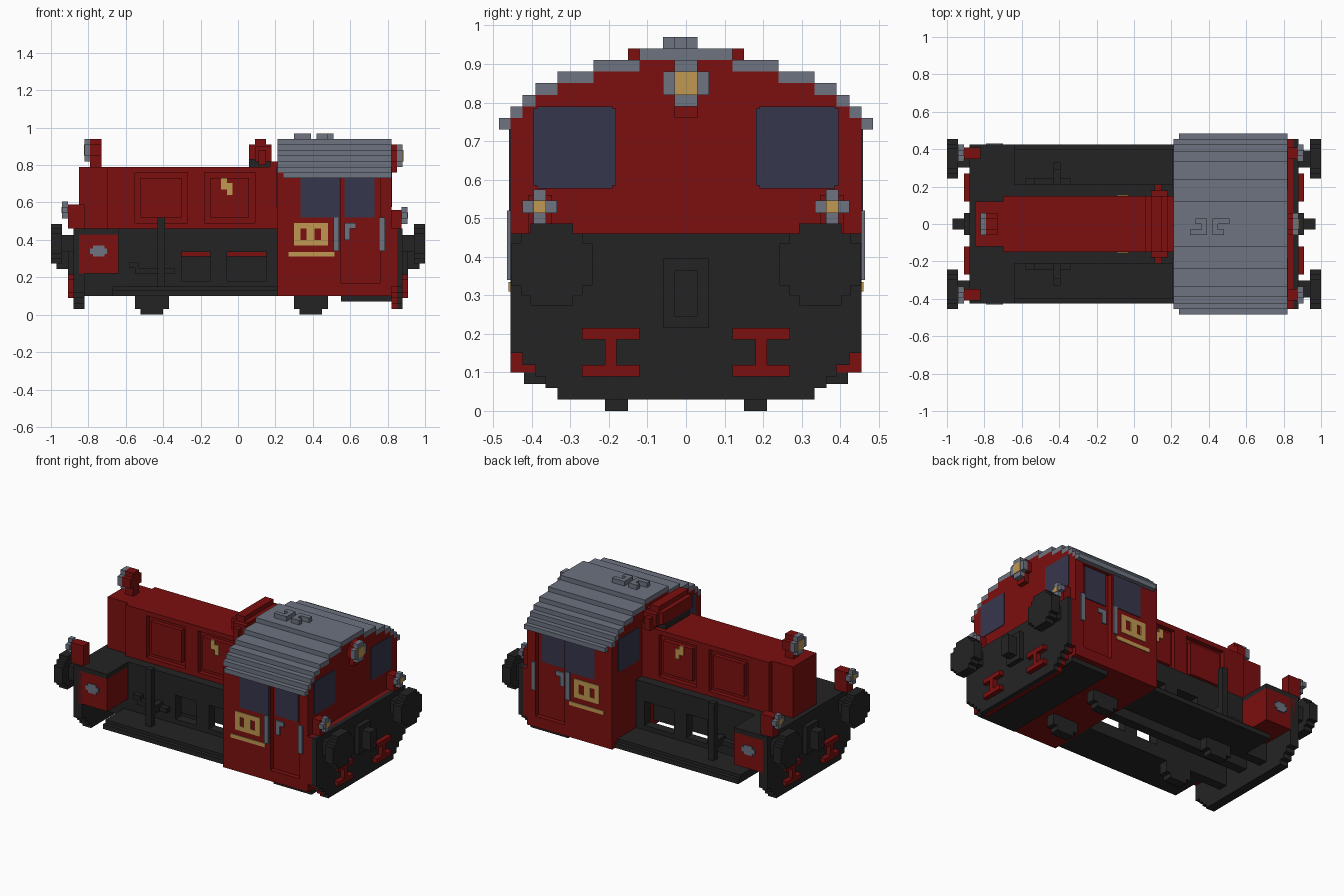
import bpy, bmesh
from mathutils import Matrix, Vector

if "Cube" in bpy.data.objects:
    bpy.data.objects.remove(bpy.data.objects["Cube"], do_unlink=True)


def material(name, hex_code):
    rgb = [int(hex_code[i:i + 2], 16) / 255 for i in (0, 2, 4)]
    col = [c / 12.92 if c <= 0.04045 else ((c + 0.055) / 1.055) ** 2.4 for c in rgb] + [1]
    m = bpy.data.materials.new(name)
    m.use_nodes = True
    m.diffuse_color = col
    m.node_tree.nodes["Principled BSDF"].inputs["Base Color"].default_value = col
    return m


RED = material("dark red", "7C0F0F")
DARK = material("charcoal", "242424")
GREY = material("roof grey", "6D7380")
GOLD = material("brass yellow", "C09852")
GLASS = material("window blue", "36364D")


def part(name, mat, boxes, both=False):
    """Object made of boxes (x0, x1, y0, y1, z0, z1); both repeats them at -y."""
    bm = bmesh.new()
    if both:
        boxes = boxes + [(a, b, -d, -c, e, f) for a, b, c, d, e, f in boxes]
    for a, b, c, d, e, f in boxes:
        mid = Vector(((a + b) / 2, (c + d) / 2, (e + f) / 2))
        bmesh.ops.create_cube(bm, size=1, matrix=Matrix.Translation(mid)
                              @ Matrix.Diagonal((b - a, d - c, f - e, 1)))
    me = bpy.data.meshes.new(name)
    bm.to_mesh(me)
    bm.free()
    me.materials.append(mat)
    ob = bpy.data.objects.new(name, me)
    bpy.context.collection.objects.link(ob)
    return ob


def at_end(s, boxes):
    """Boxes given for the +x end, flipped to the -x end when s is -1."""
    return boxes if s > 0 else [(-b, -a, c, d, e, f) for a, b, c, d, e, f in boxes]


# Inner frame walls with openings, centre spine, running boards
part("frame_wall", DARK, [(-.82, .21, .15, .21, .10, .18), (-.82, .21, .15, .21, .335, .46),
                          (-.82, -.30, .15, .21, .18, .335), (-.15, -.06, .15, .21, .18, .335),
                          (.15, .21, .15, .21, .18, .335)], True)
part("centre_spine", DARK, [(-.82, .21, -.03, .03, .13, .31)])
part("running_board", DARK, [(-.67, .21, .21, .424, .10, .13), (-.67, .21, .21, .40, .13, .15)], True)
part("end_deck", DARK, [(-.82, -.64, -.424, .424, .43, .46)])
part("side_box", RED, [(-.85, -.64, .21, .424, .22, .43)], True)
part("side_box_plate", GREY, [(-.79, -.70, .424, .43, .325, .355), (-.775, -.715, .424, .43, .31, .37)], True)
part("brake_lever", DARK, [(-.43, -.39, .29, .33, .15, .52), (-.43, -.39, .21, .33, .22, .27),
                           (-.55, -.34, .21, .245, .22, .25), (-.58, -.53, .21, .245, .25, .28)], True)

# Wheels
part("wheels", DARK, [b for x in (-.46, .39) for b in
                      [(x - .06, x + .06, .15, .21, 0, .20), (x - .09, x + .09, .15, .21, .03, .17)]], True)

# Engine hood with grooved side panels
part("hood_core", RED, [(-.85, .21, -.12, .12, .31, .79)])
panels = [(-.55, -.27), (-.18, .09)]
skin = [(-.70, .21, .12, .15, .46, .49), (-.70, .21, .12, .15, .76, .79),
        (-.70, -.55, .12, .15, .49, .76), (-.27, -.18, .12, .15, .49, .76), (.09, .21, .12, .15, .49, .76)]
skin += [(a + .03, b - .03, .12, .148, .52, .73) for a, b in panels]
part("hood_side", RED, skin, True)
part("hood_badge", GOLD, [(-.09, -.06, .148, .155, .67, .73), (-.06, -.03, .148, .155, .64, .705)], True)

# Exhaust muffler across the hood
part("muffler_support", DARK, [(.06, .18, -.12, .12, .79, .83)])
part("muffler", RED, [(.06, .18, -.15, .15, .83, .91), (.09, .15, -.15, .15, .91, .94),
                      (.09, .18, -.18, .18, .82, .90), (.11, .15, -.21, .21, .80, .88),
                      (.17, .21, -.15, .15, .79, .82)])

# Cab: stepped body following the roof arch
steps = [.485, .455, .424, .39, .333, .24, .12]   # half widths from eaves to crown
body = [(.21, .82, -.424, .424, .10, .73)]
roof = []
for i, half in enumerate(steps):
    z = .73 + .03 * i
    inner = steps[i + 1] if i + 1 < len(steps) else 0
    if inner:
        body.append((.21, .82, -inner, inner, z, z + .03))
    roof.append((.24 if i == 0 else .21, .82, inner, half, z, z + .03))
part("cab_body", RED, body)
part("cab_side", RED, [(.21, .55, .424, .455, .10, .73), (.76, .82, .424, .455, .10, .73),
                       (.55, .76, .424, .455, .10, .17)], True)
part("cab_roof", GREY, roof, True)
part("roof_vent", GREY, [(.30, .39, -.06, -.03, .94, .97), (.36, .39, -.03, 0, .94, .97),
                         (.33, .39, 0, .03, .94, .97), (.42, .51, 0, .03, .94, .97),
                         (.42, .45, -.03, 0, .94, .97), (.42, .48, -.06, -.03, .94, .97)])
part("cab_step", DARK, [(.55, .82, -.42, .42, .07, .10)])

# Windows
part("side_window", GLASS, [(.335, .54, .455, .459, .52, .73)], True)
part("door_window", GLASS, [(.57, .73, .424, .43, .52, .73)], True)
for label, x in (("rear", .82), ("hood", .206)):
    part(label + "_window", GLASS, [(x, x + .004, .182, .395, .585, .785),
                                    (x, x + .004, .19, .387, .577, .79)], True)

# Door handles and grab rails
part("grab_rail", GREY, [(.51, .54, .455, .464, .34, .52), (.755, .785, .455, .464, .34, .52)], True)
part("door_handle", GREY, [(.57, .60, .424, .433, .40, .49), (.60, .63, .424, .433, .46, .49)], True)

# Brass plates on the cab sides
part("cab_plate", GOLD, [(.30, .48, .455, .46, .37, .40), (.30, .48, .455, .46, .46, .49),
                         (.30, .335, .455, .46, .40, .46), (.365, .41, .455, .46, .40, .46),
                         (.445, .48, .455, .46, .40, .46), (.27, .515, .455, .46, .31, .335)], True)


def plate(x0, x1, wide):
    """End plate with stepped lower corners."""
    zs, halves = [.03, .06, .09, .12, .15, .46], [.333, .364, .39, .424, wide]
    return [(x0, x1, -h, h, zs[i], zs[i + 1]) for i, h in enumerate(halves)]


def lamp(x, y, z, arm, core):
    """Cross shaped lamp housing and its light plate, facing +x."""
    return ([(x - .03, x, y - arm, y + arm, z - core, z + core),
             (x - .03, x, y - core, y + core, z - arm, z + arm)],
            [(x, x + .004, y - core, y + core, z - core, z + core)])


# Both ends: plates, buffers, coupler, brackets, low lamps
for s, end in ((1, "cab_end"), (-1, "hood_end")):
    part(end + "_plate", DARK, at_end(s, plate(.85 if s > 0 else .82, .88, .455 if s > 0 else .424)))
    if s > 0:
        part(end + "_inner_plate", RED, plate(.82, .85, .455))
    y, z = .348, .38
    part(end + "_buffer", DARK, at_end(s, [
        (.88, .94, y - .045, y + .045, z - .045, z + .045),
        (.94, 1, y - .055, y + .055, z - .106, z + .106),
        (.94, 1, y - .08, y + .08, z - .08, z + .08),
        (.94, 1, y - .106, y + .106, z - .055, z + .055)]), True)
    part(end + "_coupler", DARK, at_end(s, [(.88, .91, -.06, .06, .215, .395),
                                            (.91, .97, -.03, .03, .245, .365)]))
    part(end + "_bracket", RED, at_end(s, [(.88, .91, .12, .27, .09, .12), (.88, .91, .12, .27, .185, .215),
                                           (.88, .91, .18, .21, .12, .185)]), True)
    x, z = (.905, .53) if s > 0 else (.94, .56)
    shell, light = lamp(x, .379, z, .045, .016)
    part(end + "_lamp", GREY, at_end(s, shell), True)
    part(end + "_lamp_light", GOLD, at_end(s, light), True)
    part(end + "_lamp_bracket", RED, at_end(s, [(.82, x - .03, .348, .41, .46, z + .03)]), True)

# Top lamps on the cab and the hood
for s, name, x, z in ((1, "cab_top_lamp", .88, .85), (-1, "hood_top_lamp", .82, .88)):
    shell, light = lamp(x, 0, z, .06, .03)
    part(name, GREY, at_end(s, shell))
    part(name + "_light", GOLD, at_end(s, light))
    part(name + "_bracket", RED, at_end(s, [(x - (.06 if s > 0 else .09), x - .03, -.03, .03, z - .09, z + .06),
                                            (x - (.06 if s > 0 else .09), x - .03, -.058, .058, z - .03, z + .03)]))
